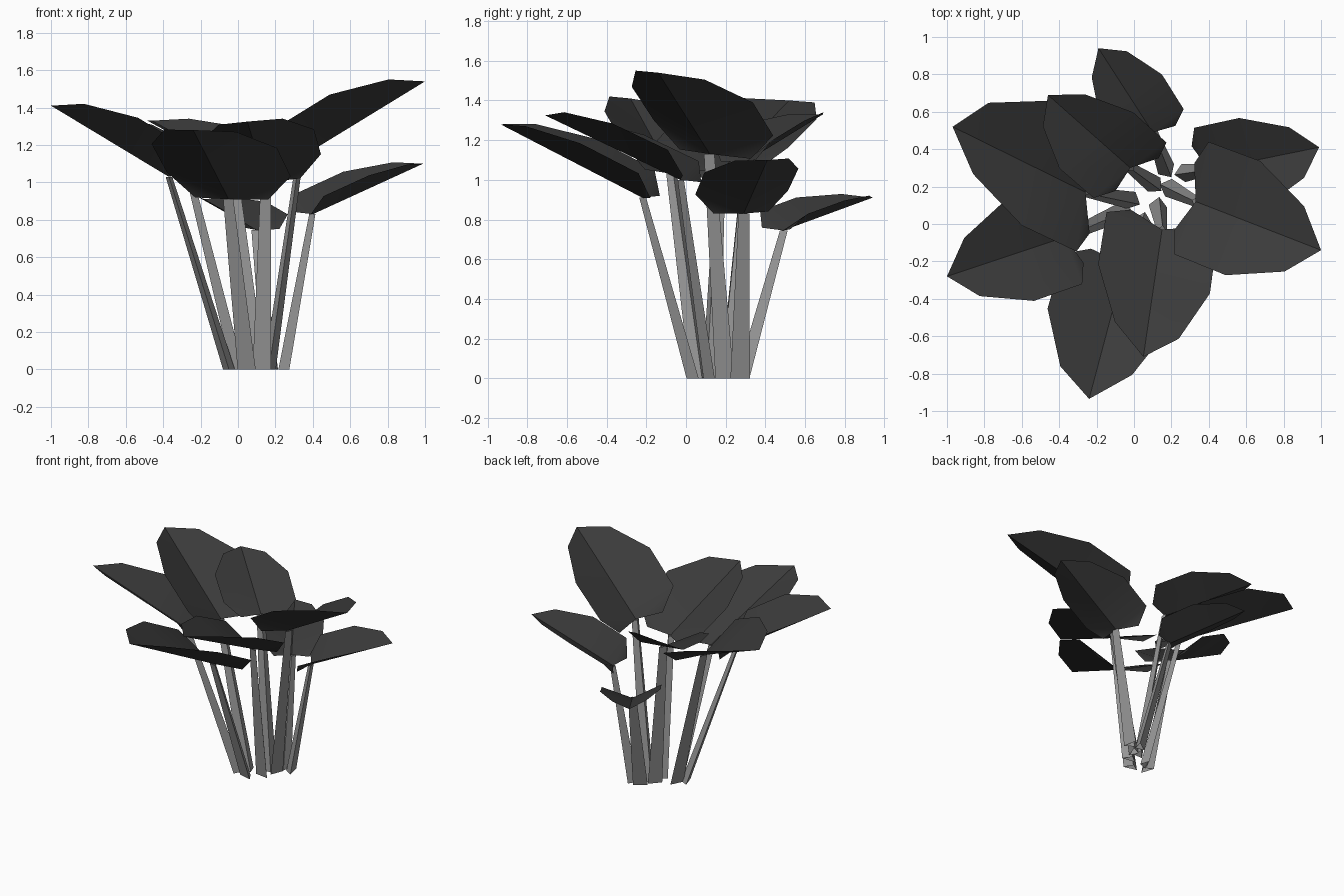
import bpy
import bmesh
import math
from mathutils import Vector, Matrix

cube = bpy.data.objects.get("Cube")
if cube:
    bpy.data.objects.remove(cube)


def make_material(name, value):
    mat = bpy.data.materials.new(name)
    mat.use_nodes = True
    colour = (value, value, value, 1)
    mat.diffuse_color = colour
    bsdf = mat.node_tree.nodes["Principled BSDF"]
    bsdf.inputs["Base Color"].default_value = colour
    bsdf.inputs["Roughness"].default_value = 0.8
    return mat


LEAF = make_material("dark leaf grey", 0.043)
STEM = make_material("pale stem grey", 0.3)

# Half of the blade outline: along the rib, sideways, lift above the rib
SIDE = [(-0.07, 0.225, 0.04), (0.05, 0.38, 0.155),
        (0.46, 0.385, 0.155), (0.83, 0.22, 0.08)]
RIB = [0, 0.4, 0.8, 1]


def finish(bm, name, mat, angle):
    mesh = bpy.data.meshes.new(name)
    bm.to_mesh(mesh)
    bm.free()
    obj = bpy.data.objects.new(name, mesh)
    bpy.context.collection.objects.link(obj)
    mesh.materials.append(mat)
    bpy.ops.object.select_all(action='DESELECT')
    obj.select_set(True)
    bpy.context.view_layer.objects.active = obj
    bpy.ops.object.shade_smooth_by_angle(angle=math.radians(angle))


def make_leaf(name, base, tip, width, roll, skew):
    axis = tip - base
    length = axis.length
    axis.normalize()
    across = Vector((0, 0, 1)).cross(axis).normalized()
    across = Matrix.Rotation(math.radians(roll), 3, axis) @ across
    lift = axis.cross(across)
    across += skew * axis
    bm = bmesh.new()

    def point(u, v, w):
        return bm.verts.new(base + length * (u * axis + v * width * across + w * lift))

    rib = [point(u, 0, 0) for u in RIB]
    for side in (1, -1):
        a, b, c, d = [point(u, side * v, w) for u, v, w in SIDE]
        for loop in ((rib[0], b, a), (rib[0], rib[1], c, b),
                     (rib[1], rib[2], d, c), (rib[2], rib[3], d)):
            bm.faces.new(loop if side > 0 else loop[::-1])
    finish(bm, name, LEAF, 30)


def make_stem(name, foot, top, outward):
    # Three-sided tube with its flat side turned outward, tapering upward
    outward = Vector((outward.x, outward.y, 0)).normalized()
    across = Vector((0, 0, 1)).cross(outward)
    bm = bmesh.new()
    rings = []
    for centre, half in ((foot, 0.05), (top, 0.028)):
        offsets = (-across * half, across * half, -outward * half)
        rings.append([bm.verts.new(centre + o + outward * half * 0.3) for o in offsets])
    low, high = rings
    for i in range(3):
        j = (i + 1) % 3
        bm.faces.new((low[i], low[j], high[j], high[i]))
    finish(bm, name, STEM, 30)


# Name: stem foot, blade base, blade tip, width factor, roll, sideways skew
PLANTS = {
    "right": ((0.17, 0.20), (0.33, 0.12, 1.13), (1.0, -0.14, 1.54), 1, -4, -0.13),
    "back_right": ((0.25, 0.27), (0.40, 0.29, 0.83), (0.99, 0.41, 1.1), 0.97, 4, -0.06),
    "back": ((0.18, 0.28), (0.1, 0.49, 0.745), (-0.19, 0.94, 0.91), 0.95, 3, -0.05),
    "centre_back": ((0.12, 0.20), (-0.02, 0.30, 1.09), (-0.46, 0.69, 1.33), 1, -6, 0.17),
    "back_left": ((0, 0.12), (-0.26, 0.17, 1.04), (-0.97, 0.52, 1.4), 1, 9, -0.2),
    "left": ((-0.05, 0.07), (-0.37, -0.07, 1.03), (-1.0, -0.28, 1.41), 0.96, 5, 0.12),
    "front_left": ((0.05, 0.03), (-0.05, -0.22, 0.91), (-0.24, -0.935, 1.28), 1.05, 2, -0.14),
    "front": ((0.13, 0.11), (0.15, -0.03, 1.0), (0.05, -0.71, 1.325), 1.05, 2, 0.14),
}
for name, (foot, base, tip, width, roll, skew) in PLANTS.items():
    base, tip = Vector(base), Vector(tip)
    make_leaf(name + "_leaf", base, tip, width, roll, skew)
    make_stem(name + "_stem", Vector((*foot, 0)), base, tip - base)
